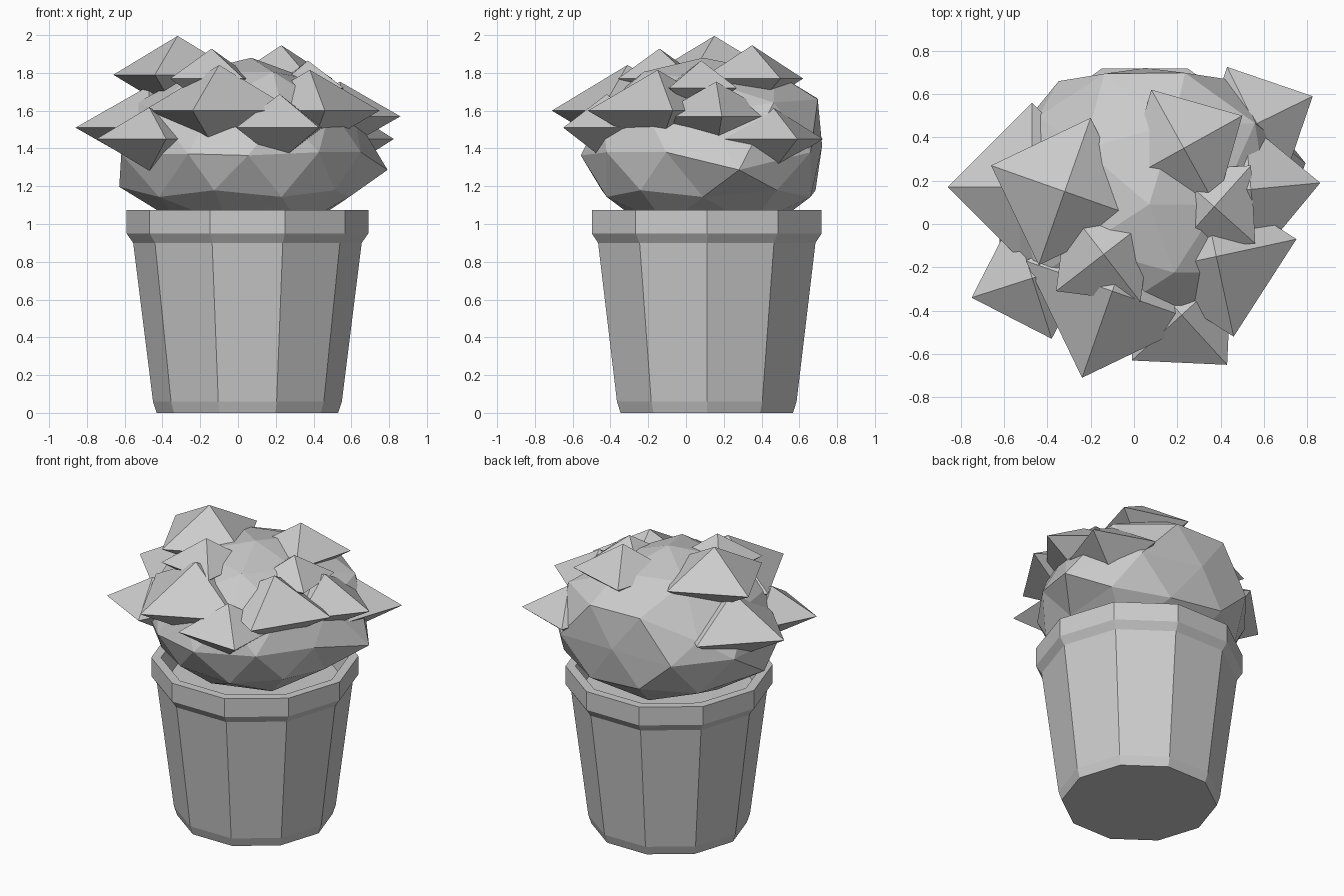
import bpy, bmesh, math
from mathutils import Vector

cube = bpy.data.objects.get("Cube")
if cube:
    bpy.data.objects.remove(cube, do_unlink=True)

# Single plain grey for the whole model
grey = bpy.data.materials.new("plain_grey")
grey.use_nodes = True
colour = (0.6, 0.6, 0.6, 1)
grey.diffuse_color = colour
grey.node_tree.nodes["Principled BSDF"].inputs["Base Color"].default_value = colour


def finish(name, bm):
    """Turn a bmesh into a flat-shaded object."""
    bmesh.ops.recalc_face_normals(bm, faces=bm.faces)
    mesh = bpy.data.meshes.new(name)
    bm.to_mesh(mesh)
    bm.free()
    mesh.materials.append(grey)
    obj = bpy.data.objects.new(name, mesh)
    bpy.context.collection.objects.link(obj)
    return obj


def lathe(name, profile, centre, sides):
    """Spin a (radius, height) profile and cap both ends."""
    bm = bmesh.new()
    rings = []
    for radius, z in profile:
        ring = []
        for i in range(sides):
            a = math.tau * i / sides
            ring.append(bm.verts.new((centre[0] + radius * math.cos(a),
                                      centre[1] + radius * math.sin(a), z)))
        rings.append(ring)
    for low, high in zip(rings, rings[1:]):
        for i in range(sides):
            j = (i + 1) % sides
            bm.faces.new((low[i], low[j], high[j], high[i]))
    bm.faces.new(rings[0])
    bm.faces.new(rings[-1])
    return finish(name, bm)


def spike(name, x, y, z, dx, dy):
    """Squashed octahedron; (dx, dy) points from its centre to one corner."""
    bm = bmesh.new()
    corners = [bm.verts.new((x + u, y + v, z))
               for u, v in ((dx, dy), (-dy, dx), (-dx, -dy), (dy, -dx))]
    rise = 0.57 * math.hypot(dx, dy)
    for tip_z in (z + rise, z - rise):
        tip = bm.verts.new((x, y, tip_z))
        for i in range(4):
            bm.faces.new((corners[i], corners[(i + 1) % 4], tip))
    return finish(name, bm)


# Ten-sided tapered pot with a thick rim and a filled inside
lathe("pot", [(0.48, 0), (0.5, 0.06), (0.605, 0.9), (0.64, 0.95),
              (0.64, 1.075), (0.58, 1.075), (0.55, 0.92)], (0.05, 0.11), 10)

# Faceted, slightly uneven plant body: fuller at the back, slimmer front left
bm = bmesh.new()
bmesh.ops.create_icosphere(bm, subdivisions=2, radius=1)
for v in bm.verts:
    n = v.co.copy()
    back = 0.06 if n.y > 0.2 else 0
    slim = n.x > 0.2 and n.y < 0.1
    width = 0.61 if slim else 0.71
    height = 0.45 if n.z < 0 or slim else 0.5
    v.co = (0.07 + width * n.x, 0.09 + 0.63 * n.y + back, 1.38 + height * n.z)
pulls = [(0.8, 0.27, 1.27), (-0.64, 0.05, 1.2), (-0.62, -0.15, 1.37),
         (-0.14, 0.7, 1.67), (0.23, 0.7, 1.67), (0.05, 0.71, 1.42),
         (0.05, -0.56, 1.36), (-0.25, -0.5, 1.37), (-0.44, 0.5, 1.5)]
free = list(bm.verts)
for target in pulls:
    goal = Vector(target)
    nearest = min(free, key=lambda v: (v.co - goal).length)
    nearest.co = nearest.co.lerp(goal, 0.85)
    free.remove(nearest)
finish("plant_body", bm)

# Pointed leaves half sunk into the body
leaves = {
    "front_leaf": (-0.1, -0.31, 1.6, -0.14, -0.4),
    "right_side_leaf": (-0.47, 0.17, 1.51, -0.39, 0),
    "top_leaf": (-0.32, 0.15, 1.79, -0.34, 0.12),
    "back_top_leaf": (0.23, 0.35, 1.77, 0.27, 0.15),
    "back_left_leaf": (0.56, 0.46, 1.45, 0.265, 0.13),
    "left_side_leaf": (0.54, 0.16, 1.57, 0.32, 0.03),
    "small_upper_leaf": (0.37, 0.08, 1.72, 0.17, 0.19),
    "front_left_leaf": (0.38, -0.15, 1.6, 0.37, 0.08),
    "low_front_leaf": (0.22, -0.42, 1.51, 0.21, -0.23),
    "small_front_leaf": (-0.14, -0.14, 1.77, 0.17, -0.22),
    "front_right_leaf": (-0.47, -0.25, 1.45, -0.28, -0.09),
}
for name, spec in leaves.items():
    spike(name, *spec)
